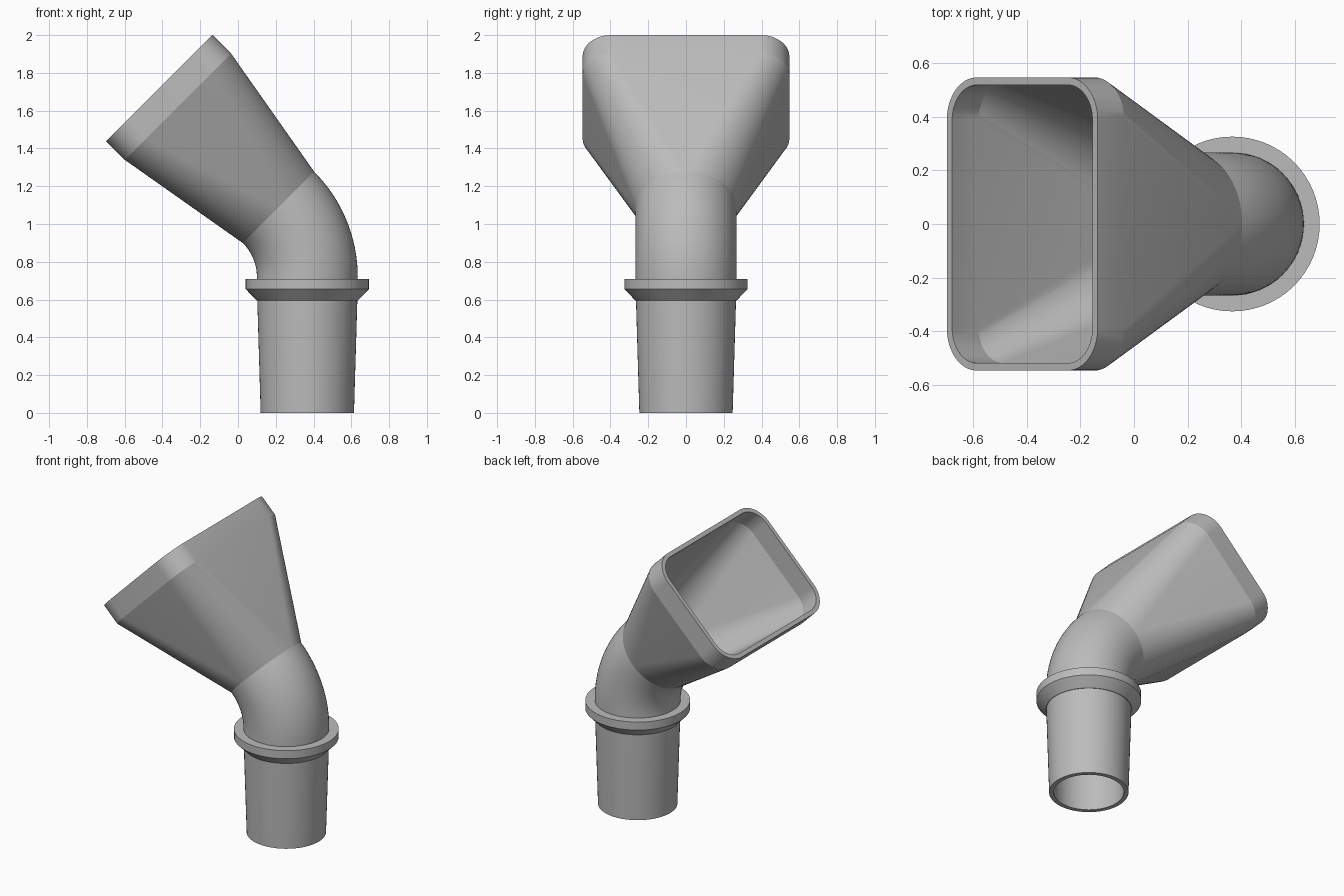
import bpy, bmesh
from math import sin, cos, pi, radians
from mathutils import Vector

cube = bpy.data.objects.get("Cube")
if cube:
    bpy.data.objects.remove(cube, do_unlink=True)

grey = bpy.data.materials.new("plain grey")
grey.use_nodes = True
colour = (0.5, 0.5, 0.5, 1)
grey.diffuse_color = colour
grey.node_tree.nodes["Principled BSDF"].inputs["Base Color"].default_value = colour

AXIS_X = 0.367      # axis of the upright tube
BEND_Z = 0.72       # start of the bend
BEND_R = 0.52       # radius of the bend's centre line
TILT = radians(45)
OUTER, INNER = 0.267, 0.237
WALL = 0.028
STEPS = 16          # segments per quarter turn


def section(centre, tilt, half_u, half_v, r):
    """Rounded rectangle, or a circle when half_u = half_v = r."""
    u, v = Vector((cos(tilt), 0, sin(tilt))), Vector((0, 1, 0))
    points = []
    for quarter, (su, sv) in enumerate([(1, 1), (-1, 1), (-1, -1), (1, -1)]):
        for i in range(STEPS + 1):
            t = (quarter + i / STEPS) * pi / 2
            points.append(centre + u * (su * (half_u - r) + r * cos(t))
                          + v * (sv * (half_v - r) + r * sin(t)))
    return points


def circle(centre, tilt, r):
    return section(centre, tilt, r, r, r)


def upright(profile):
    return [circle(Vector((AXIS_X, 0, z)), 0, r) for r, z in profile]


def loft(name, *chains):
    """Skin each chain of sections; climbing chains face outward."""
    bm = bmesh.new()
    for chain in chains:
        rings = [[bm.verts.new(p) for p in ring] for ring in chain]
        for low, high in zip(rings, rings[1:]):
            n = len(low)
            for i in range(n):
                j = (i + 1) % n
                bm.faces.new((low[i], low[j], high[j], high[i]))
    bmesh.ops.remove_doubles(bm, verts=bm.verts, dist=1e-5)
    mesh = bpy.data.meshes.new(name)
    bm.to_mesh(mesh)
    bm.free()
    mesh.materials.append(grey)
    obj = bpy.data.objects.new(name, mesh)
    bpy.context.collection.objects.link(obj)
    bpy.ops.object.select_all(action='DESELECT')
    obj.select_set(True)
    bpy.context.view_layer.objects.active = obj
    bpy.ops.object.shade_smooth_by_angle(angle=radians(12))
    return obj


# Tapered hollow inlet tube
loft("inlet_tube", upright([(INNER, BEND_Z), (0.236, 0.6), (0.218, 0),
                            (0.247, 0), (0.265, 0.6), (OUTER, BEND_Z)]))

# Stop collar with a chamfered underside
loft("collar", upright([(0.26, 0.595), (0.268, 0.595), (0.326, 0.655),
                        (0.326, 0.71), (0.26, 0.71)]))


# Hollow elbow
def bend(r):
    rings = []
    for i in range(STEPS + 1):
        a = TILT * i / STEPS
        centre = Vector((AXIS_X - BEND_R * (1 - cos(a)), 0, BEND_Z + BEND_R * sin(a)))
        rings.append(circle(centre, a, r))
    return rings


loft("elbow", bend(OUTER), bend(INNER)[::-1])

# Flared hopper, from the round elbow to a rounded rectangular mouth
end = Vector((AXIS_X - BEND_R * (1 - cos(TILT)), 0, BEND_Z + BEND_R * sin(TILT)))
mouth = Vector((-0.417, 0, 1.72))
lip = mouth - Vector((-sin(TILT), 0, cos(TILT))) * 0.14


def flare(r, inset):
    size = (0.398 - inset, 0.547 - inset, 0.158 - inset)
    return [circle(end, TILT, r), section(lip, TILT, *size), section(mouth, TILT, *size)]


loft("hopper", flare(OUTER, 0) + flare(INNER, WALL)[::-1])
